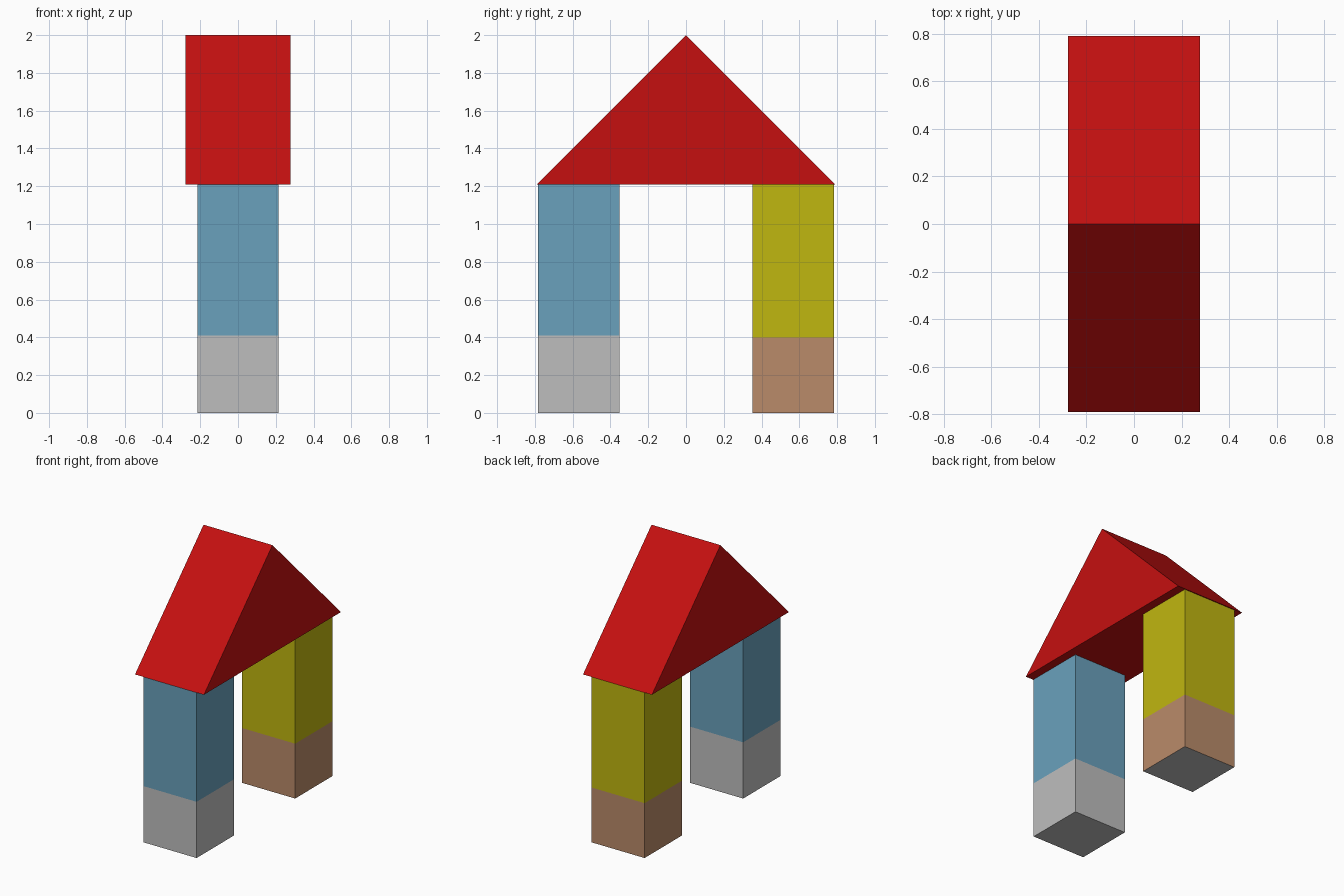
import bpy
import bmesh

if "Cube" in bpy.data.objects:
    bpy.data.objects.remove(bpy.data.objects["Cube"])


def material(name, rgb):
    """Flat colour given as sRGB 0-255, stored as linear."""
    lin = [((c / 255 + 0.055) / 1.055) ** 2.4 if c > 10 else c / 255 / 12.92 for c in rgb]
    mat = bpy.data.materials.new(name)
    mat.diffuse_color = (*lin, 1)
    mat.use_nodes = True
    mat.node_tree.nodes["Principled BSDF"].inputs["Base Color"].default_value = mat.diffuse_color
    return mat


red = material("red", (197, 16, 16))
blue = material("blue", (106, 161, 188))
grey = material("grey", (190, 190, 190))
yellow = material("yellow", (192, 183, 16))
brown = material("brown", (186, 139, 106))


def prism(name, profile, half_width, mats):
    """Extrude a (y, z) profile along x; faces on the ground use the last material."""
    bm = bmesh.new()
    base = bm.faces.new([bm.verts.new((-half_width, y, z)) for y, z in profile])
    ext = bmesh.ops.extrude_face_region(bm, geom=[base], use_keep_orig=True)
    moved = [v for v in ext["geom"] if isinstance(v, bmesh.types.BMVert)]
    bmesh.ops.translate(bm, verts=moved, vec=(2 * half_width, 0, 0))
    bmesh.ops.recalc_face_normals(bm, faces=bm.faces)
    for f in bm.faces:
        if max(v.co.z for v in f.verts) < 0.001:
            f.material_index = len(mats) - 1
    mesh = bpy.data.meshes.new(name)
    bm.to_mesh(mesh)
    bm.free()
    for m in mats:
        mesh.materials.append(m)
    obj = bpy.data.objects.new(name, mesh)
    bpy.context.collection.objects.link(obj)
    return obj


def block(name, side, z0, z1, mats):
    a, b = side * 0.352, side * 0.784
    return prism(name, [(a, z0), (b, z0), (b, z1), (a, z1)], 0.215, mats)


# Two stacked pillars; both undersides are grey
for place, side, split, low, high in (("front", -1, 0.41, grey, blue),
                                      ("back", 1, 0.40, brown, yellow)):
    block(place + "_lower_block", side, 0, split, [low, grey])
    block(place + "_upper_block", side, split, 1.21, [high])

# Triangular roof block
prism("roof", [(-0.79, 1.21), (0.79, 1.21), (0, 2)], 0.278, [red])
